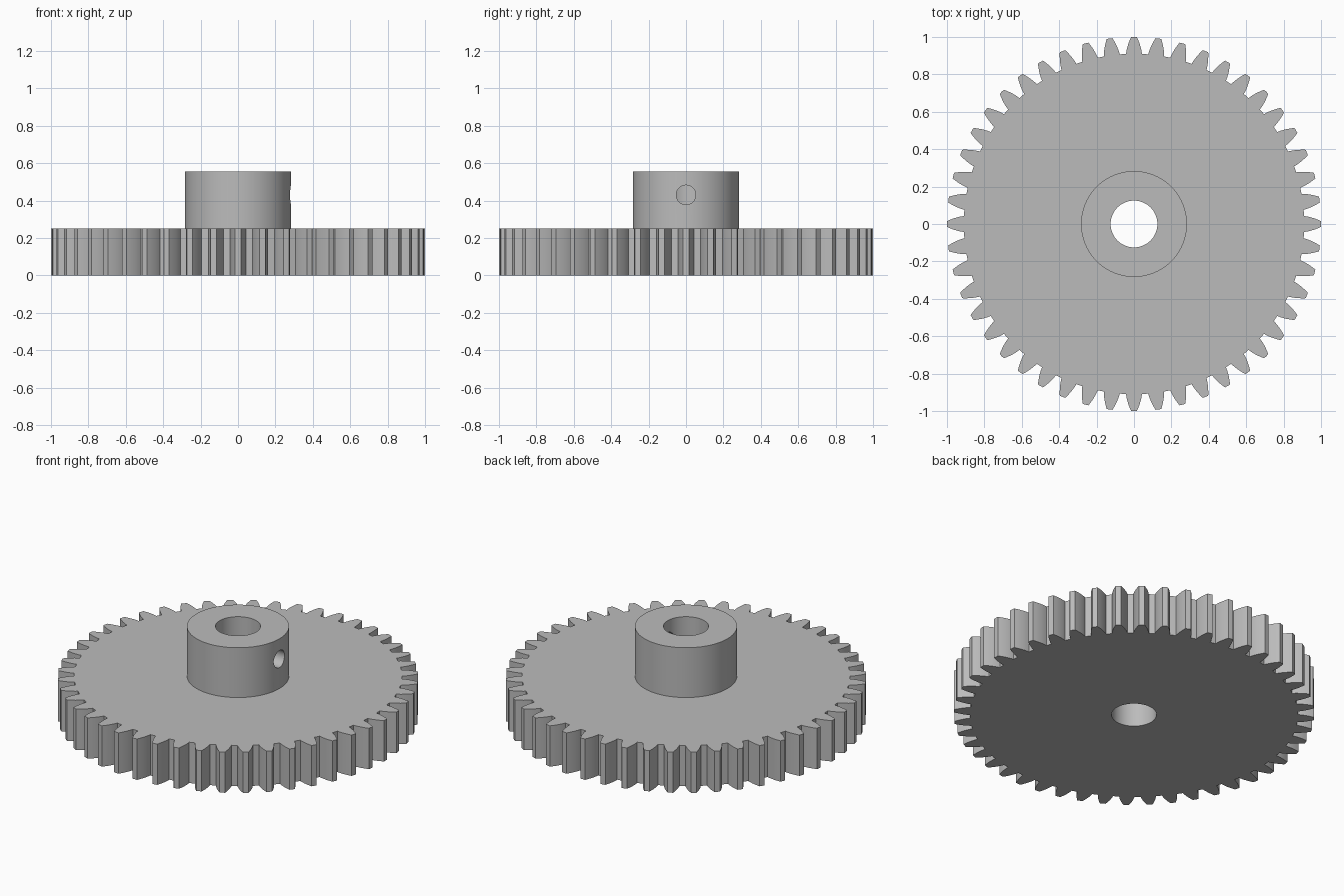
import bpy, bmesh, math
from mathutils import Matrix

old = bpy.data.objects.get("Cube")
if old:
    bpy.data.objects.remove(old, do_unlink=True)

TEETH, MODULE = 48, 0.04
WHEEL_H, TOP = 0.25, 0.555
HUB_R, BORE_R, SCREW_R, SCREW_Z = 0.283, 0.125, 0.052, 0.43

# One grey for the whole part
grey = bpy.data.materials.new("plain_grey")
grey.use_nodes = True
colour = (0.5, 0.5, 0.5, 1)
grey.diffuse_color = colour
grey.node_tree.nodes["Principled BSDF"].inputs["Base Color"].default_value = colour


def add_object(name, bm):
    bmesh.ops.recalc_face_normals(bm, faces=bm.faces)
    mesh = bpy.data.meshes.new(name)
    bm.to_mesh(mesh)
    bm.free()
    mesh.materials.append(grey)
    obj = bpy.data.objects.new(name, mesh)
    bpy.context.collection.objects.link(obj)
    return obj


def cylinder(name, radius, z0, z1, matrix=Matrix()):
    bm = bmesh.new()
    place = matrix @ Matrix.Translation((0, 0, (z0 + z1) / 2))
    bmesh.ops.create_cone(bm, cap_ends=True, segments=96, radius1=radius,
                          radius2=radius, depth=z1 - z0, matrix=place)
    return add_object(name, bm)


def involute(a):
    return math.tan(a) - a


def gear_profile():
    """Involute outline, one tooth centred on +x."""
    pressure = math.radians(20)
    pitch_r = TEETH * MODULE / 2
    base_r = pitch_r * math.cos(pressure)
    root_r, tip_r = pitch_r - 1.25 * MODULE, pitch_r + MODULE
    flank = []
    steps = 6
    for i in range(steps + 1):
        r = root_r + (tip_r - root_r) * i / steps
        half = math.pi / (2 * TEETH) + involute(pressure) - involute(math.acos(base_r / r))
        flank.append((r, half))
    tooth = [(r, -h) for r, h in flank] + [(tip_r, 0)] + [(r, h) for r, h in reversed(flank)]
    tooth.append((root_r, math.pi / TEETH))
    for t in range(TEETH):
        for r, a in tooth:
            a += t * math.tau / TEETH
            yield r * math.cos(a), r * math.sin(a)


def cut(obj, cutter):
    mod = obj.modifiers.new("cut", 'BOOLEAN')
    mod.operation = 'DIFFERENCE'
    mod.solver = 'EXACT'
    mod.object = cutter
    cutter.hide_render = True
    bpy.context.view_layer.objects.active = obj
    bpy.ops.object.modifier_apply(modifier=mod.name)


# Toothed wheel
bm = bmesh.new()
face = bm.faces.new([bm.verts.new((x, y, 0)) for x, y in gear_profile()])
raised = bmesh.ops.extrude_face_region(bm, geom=[face], use_keep_orig=True)["geom"]
bmesh.ops.translate(bm, vec=(0, 0, WHEEL_H),
                    verts=[v for v in raised if isinstance(v, bmesh.types.BMVert)])
wheel = add_object("gear_wheel", bm)

# Raised hub
hub = cylinder("hub", HUB_R, WHEEL_H, TOP)

# Shaft bore through both, set screw hole through the left hub wall only
bore = cylinder("bore_cutter", BORE_R, -0.1, TOP + 0.1)
screw = cylinder("screw_hole_cutter", SCREW_R, 0, HUB_R + 0.1,
                 Matrix.Translation((0, 0, SCREW_Z)) @ Matrix.Rotation(math.pi / 2, 4, 'Y'))
cut(wheel, bore)
cut(hub, bore)
cut(hub, screw)
for helper in (bore, screw):
    bpy.data.objects.remove(helper, do_unlink=True)

# Smooth round walls, crisp rims
bpy.ops.object.select_all(action='DESELECT')
for obj in (wheel, hub):
    obj.select_set(True)
bpy.context.view_layer.objects.active = wheel
bpy.ops.object.shade_smooth_by_angle(angle=math.radians(30))
